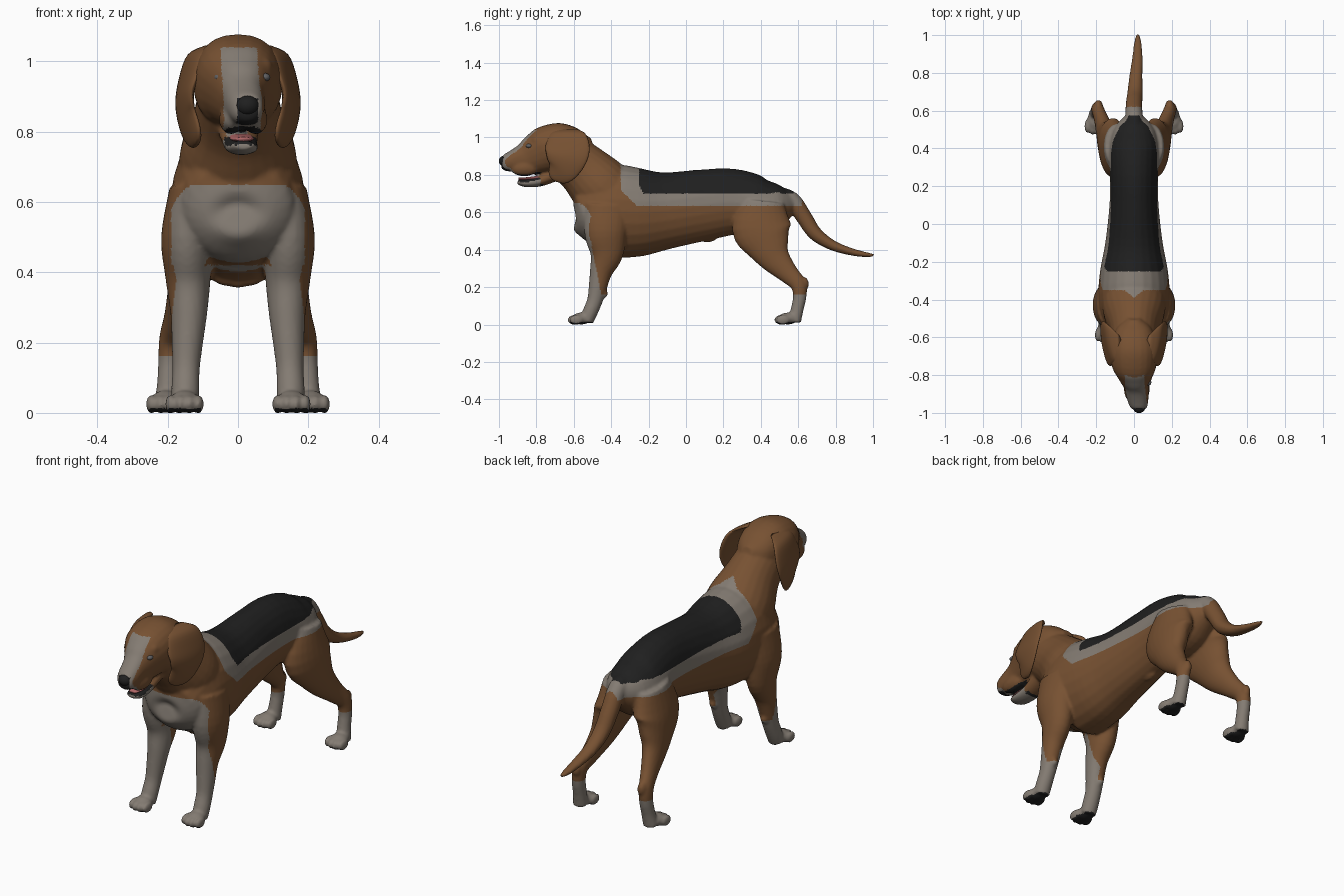
import bpy, bmesh, math
from mathutils import Vector, Matrix

cube = bpy.data.objects.get("Cube")
if cube:
    bpy.data.objects.remove(cube, do_unlink=True)


def material(name, rgb):
    mat = bpy.data.materials.new(name)
    mat.use_nodes = True
    mat.diffuse_color = (*rgb, 1)
    mat.node_tree.nodes["Principled BSDF"].inputs["Base Color"].default_value = (*rgb, 1)
    return mat


brown = material("tan brown", (.185, .083, .032))
white = material("greyish white", (.23, .2, .17))
black = material("black", (.014, .014, .014))
pink = material("tongue pink", (.45, .14, .14))
grey = material("eye grey", (.12, .12, .125))
BROWN, WHITE, BLACK = range(3)


def smooth_rows(rows, steps=4):
    """Catmull-Rom interpolation of section rows."""
    pts = [Vector(r) for r in rows]
    pts = [pts[0]] + pts + [pts[-1]]
    out = []
    for a, b, c, d in zip(pts, pts[1:], pts[2:], pts[3:]):
        for i in range(steps):
            t = i / steps
            out.append((b * 2 + (c - a) * t + (a * 2 - b * 5 + c * 4 - d) * t * t
                        + (b * 3 - a - c * 3 + d) * t * t * t) * .5)
    return out + [pts[-1]]


def loft(bm, rows, side=1, power=1, sides=24):
    """Tube through rows of (x, y, z, half width, half depth)."""
    rows = smooth_rows(rows)
    rings = []
    for i, (x, y, z, w, d) in enumerate(rows):
        a, b = rows[max(i - 1, 0)], rows[min(i + 1, len(rows) - 1)]
        along = Vector((0, b[1] - a[1], b[2] - a[2])).normalized()
        up = Vector((0, -along.z, along.y))
        ring = []
        for k in range(sides):
            t = math.tau * k / sides
            c, s = (math.copysign(abs(v) ** power, v) for v in (math.cos(t), math.sin(t)))
            ring.append(bm.verts.new(Vector((side * (x + w * c), y, z)) + up * d * s))
        rings.append(ring)
    for r, q in zip(rings, rings[1:]):
        for k in range(sides):
            n = (k + 1) % sides
            bm.faces.new((r[k], r[n], q[n], q[k]))
    bm.faces.new(rings[0][::-1])
    bm.faces.new(rings[-1])


def ball(bm, centre, radii):
    bmesh.ops.create_uvsphere(bm, u_segments=20, v_segments=12, radius=1,
                              matrix=Matrix.Translation(centre) @ Matrix.Diagonal((*radii, 1)))


def finish(bm, name, *mats):
    bmesh.ops.recalc_face_normals(bm, faces=bm.faces)
    mesh = bpy.data.meshes.new(name)
    bm.to_mesh(mesh)
    bm.free()
    for m in mats:
        mesh.materials.append(m)
    for f in mesh.polygons:
        f.use_smooth = True
    obj = bpy.data.objects.new(name, mesh)
    bpy.context.collection.objects.link(obj)
    return obj


# Trunk, neck, head, jaw and tail
bm = bmesh.new()
loft(bm, [(0, .57, .65, .05, .055), (0, .5, .64, .11, .115), (0, .4, .63, .132, .16),
          (0, .25, .655, .127, .178), (0, .1, .64, .13, .19), (0, -.1, .61, .152, .205),
          (0, -.25, .6, .18, .237), (0, -.4, .605, .19, .247), (0, -.5, .58, .172, .193),
          (0, -.55, .56, .15, .14), (0, -.583, .55, .095, .08), (0, -.592, .55, .035, .03)])
loft(bm, [(0, -.36, .64, .17, .16), (0, -.46, .74, .165, .165), (0, -.55, .83, .13, .143),
          (0, -.64, .9, .115, .13)])
loft(bm, [(0, -.5, .97, .03, .03), (0, -.55, .955, .09, .085), (0, -.65, .945, .125, .132),
          (0, -.74, .935, .121, .13), (.005, -.8, .912, .094, .112), (.012, -.86, .887, .067, .088),
          (.02, -.93, .872, .056, .058), (.025, -.972, .863, .043, .042), (.026, -.987, .863, .02, .02)],
     power=.88)
loft(bm, [(0, -.69, .81, .06, .04), (.006, -.78, .768, .05, .03), (.012, -.86, .756, .046, .021),
          (.015, -.9, .764, .028, .013)])
loft(bm, [(0, .48, .69, .05, .05), (0, .565, .665, .046, .046), (0, .63, .575, .044, .043),
          (.005, .69, .487, .041, .038), (.01, .78, .425, .035, .028), (.018, .88, .39, .028, .02),
          (.02, .96, .374, .02, .014), (.02, 1.005, .37, .009, .008)])
ball(bm, (0, .115, .472), (.026, .055, .032))

# Legs, paws and toes
fore = [(.14, -.42, .64, .055, .12), (.145, -.43, .5, .074, .115), (.142, -.425, .38, .064, .09),
        (.14, -.455, .28, .052, .06), (.145, -.475, .18, .043, .047), (.148, -.49, .12, .039, .041),
        (.15, -.515, .06, .04, .04), (.15, -.53, .015, .038, .034)]
hind = [(.09, .415, .66, .064, .11), (.112, .405, .52, .072, .16), (.132, .44, .42, .063, .118),
        (.149, .478, .35, .051, .083), (.17, .545, .275, .04, .056), (.19, .6, .215, .034, .043),
        (.195, .608, .15, .032, .036), (.198, .594, .08, .033, .034), (.203, .58, .015, .038, .035)]
for s in (-1, 1):
    loft(bm, fore, s)
    loft(bm, hind, s)
    ball(bm, (s * .189, .63, .217), (.023, .027, .038))
    ball(bm, (s * .148, -.44, .165), (.02, .022, .025))
    ball(bm, (.015 + s * .035, -.865, .835), (.034, .075, .042))
    ball(bm, (.008 + s * .055, -.795, .985), (.036, .035, .03))
    for x, y in ((.152, -.56), (.207, .545)):
        ball(bm, (s * x, y, .032), (.043, .052, .032))
        for k in (-1.5, -.5, .5, 1.5):
            ball(bm, (s * x + k * .026, y - .042 + abs(k) * .01, .025), (.016, .037, .027))
body = finish(bm, "body")

# Fuse the parts into one smooth coat
fuse = body.modifiers.new("fuse", "REMESH")
fuse.mode = "VOXEL"
fuse.voxel_size = .0075
relax = body.modifiers.new("relax", "SMOOTH")
relax.iterations = 5
bpy.context.view_layer.update()
fused = bpy.data.meshes.new_from_object(body.evaluated_get(bpy.context.evaluated_depsgraph_get()))
body.modifiers.clear()
body.data = fused
fused.materials.clear()
for m in (brown, white, black):
    fused.materials.append(m)
for v in fused.vertices:
    v.co.z = max(v.co.z, 0)


def coat_colour(p, n):
    x, y, z = p
    ax = abs(x)
    # head: nose pad, lips, chin and blaze
    if y < -.7 and z > .7:
        u = x - (-.7 - y) * .1
        if y < -.945 and abs(u) < .03 and z < .895:
            return BLACK
        if y < -.78 and z < .785:
            return BLACK if n.z > .4 else WHITE
        if y < -.76 and z < .815 and n.z < -.75:
            return BLACK
        blaze = .03 if y > -.8 else .052
        return WHITE if y < -.77 and z < 1.04 and abs(u + .01) < blaze else BROWN
    # paw pads and socks
    if z < .014 and n.z < -.5:
        return BLACK
    if z < .16:
        return WHITE
    # bib and fronts of the forelegs, reaching further back on the inside
    if z < .42:
        edge = -.45 if ax < .13 else -.505
        return WHITE if y < edge + (.42 - z) * .2 else BROWN
    if y < -.495 and ax < .19 and z < .65 - 14 * max(0, ax - .12) ** 2:
        return WHITE
    # saddle with a pale border
    rear = .16 if y < .4 else .045 + (.575 - y) * .5
    if -.25 + max(0, .74 - z) * .6 < y < .575 and z > .7 and ax < rear:
        return BLACK
    if -.35 + max(0, .72 - z) - max(0, .05 - ax) * .8 < y < .62 and z > .635:
        return WHITE
    return BROWN


for f in fused.polygons:
    f.use_smooth = True
    f.material_index = coat_colour(f.center, f.normal)

# Hanging ears, slanted outward to the rear
ear = [(.075, -.633, 1.045, .014, .05), (.113, -.633, 1.02, .02, .095),
       (.138, -.633, .95, .019, .118), (.15, -.64, .89, .018, .11), (.144, -.66, .83, .017, .085),
       (.128, -.695, .785, .013, .05), (.124, -.705, .77, .006, .015)]
for side, s in (("left", 1), ("right", -1)):
    bm = bmesh.new()
    loft(bm, ear, s)
    for v in bm.verts:
        v.co.x += s * .18 * (v.co.y + .65)
    finish(bm, side + "_ear", brown)
    bm = bmesh.new()
    ball(bm, (.012 + s * .063, -.838, .955), (.017, .018, .012))
    finish(bm, side + "_eye", grey)

# Nose and tongue
bm = bmesh.new()
ball(bm, (.027, -.967, .874), (.034, .034, .03))
finish(bm, "nose", black)
bm = bmesh.new()
loft(bm, [(.004, -.74, .79, .03, .012), (.012, -.84, .78, .034, .009), (.016, -.895, .779, .02, .006)])
finish(bm, "tongue", pink)
